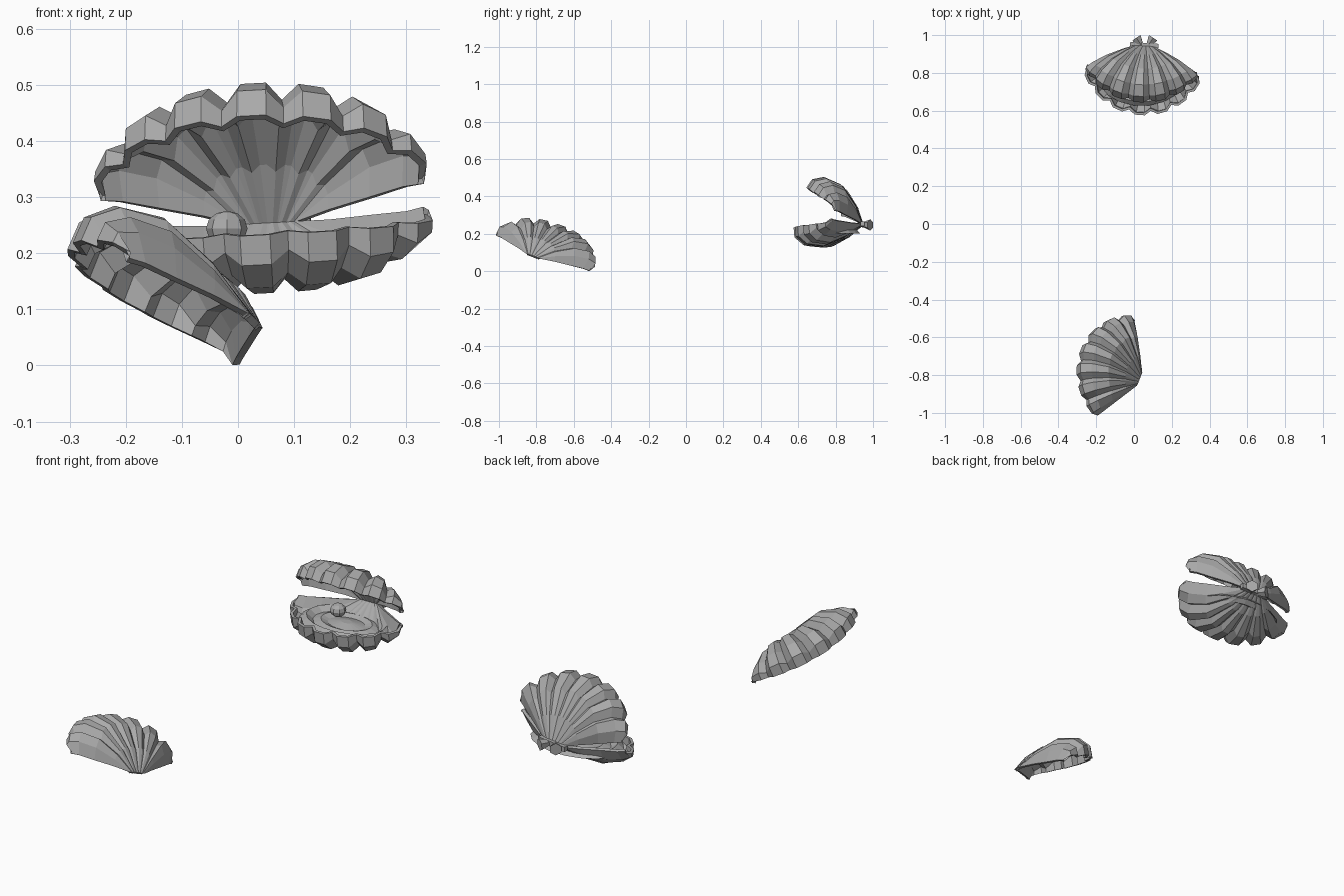
import bpy, bmesh, math
from mathutils import Matrix, Vector

old = bpy.data.objects.get("Cube")
if old:
    bpy.data.objects.remove(old)

grey = bpy.data.materials.new("shell grey")
grey.use_nodes = True
grey.diffuse_color = (0.4, 0.4, 0.4, 1)
grey.node_tree.nodes["Principled BSDF"].inputs["Base Color"].default_value = (0.4, 0.4, 0.4, 1)

RIBS = 7
SPREAD = math.radians(63)
# Rib profile from hinge to curled rim: (share of radius, share of height)
PROFILE = [(0.0, 0.03), (0.28, 0.6), (0.6, 1.0), (0.86, 0.9), (0.99, 0.55), (1.0, 0.1)]


def finish(name, bm, matrix=Matrix()):
    bmesh.ops.recalc_face_normals(bm, faces=bm.faces)
    mesh = bpy.data.meshes.new(name)
    bm.to_mesh(mesh)
    bm.free()
    mesh.materials.append(grey)
    obj = bpy.data.objects.new(name, mesh)
    obj.matrix_world = matrix
    bpy.context.collection.objects.link(obj)
    return obj


def skin(bm, rows, closed=False):
    """Join rows of vertices with quads."""
    for a, b in zip(rows, rows[1:]):
        n = len(a)
        for i in range(n if closed else n - 1):
            j = (i + 1) % n
            bm.faces.new((a[i], a[j], b[j], b[i]))


def frame(origin, side, forward, up):
    m = Matrix((side, forward, up)).transposed().to_4x4()
    m.translation = origin
    return m


def scallop(name, matrix, radius, height, hinge=0.05):
    """Ribbed fan: local x sideways, y forward from the hinge, z outward."""
    columns = []
    for rib in range(RIBS):
        columns += [(rib, 0), (rib + 0.28, 1), (rib + 0.72, 1)]
    columns.append((RIBS, 0))
    bm = bmesh.new()
    rows = []
    for reach, rise in PROFILE:
        row = []
        for pos, crest in columns:
            u = 2 * pos / RIBS - 1
            angle = u * SPREAD
            r = radius * reach * (1 - 0.1 * u * u) * (1 if crest else 0.94)
            h = height * rise * (1 - 0.85 * u ** 4)
            h -= 0 if crest else 0.024 * min(1, reach * 1.6) * min(1, rise * 2)
            row.append(bm.verts.new((u * hinge * (1 - 0.6 * reach) + r * math.sin(angle),
                                     r * math.cos(angle), h)))
        rows.append(row)
    skin(bm, rows)
    obj = finish(name, bm, matrix)
    # Make the faces look outward so the thickness goes inward
    if sum(p.normal.z * p.area for p in obj.data.polygons) < 0:
        obj.data.flip_normals()
    solid = obj.modifiers.new("thickness", "SOLIDIFY")
    solid.thickness = 0.014
    solid.offset = -1
    return obj


# Open clam: both halves share one hinge and turn a little to the side
hinge_point = Vector((0.055, 0.945, 0.25))
turn = Matrix.Rotation(math.radians(-4), 3, "Z") @ Matrix.Rotation(math.radians(-3), 3, "Y")


def half(name, pitch, flip, radius, height):
    p = math.radians(pitch)
    forward = Vector((0, -math.cos(p), math.sin(p)))
    up = Vector((0, math.sin(p), math.cos(p))) * flip
    axes = [turn @ v for v in (Vector((1, 0, 0)), forward, up)]
    return scallop(name, frame(hinge_point, *axes), radius, height)


half("upper_shell", 31, 1, 0.36, 0.122)
half("lower_shell", -1, -1, 0.37, 0.118)

# Loose half lying tilted at the front
forward = Vector((-0.87, 0.42, 0.21)).normalized()
side = Vector((0.377, 0.862, -0.341))
side = (side - forward * side.dot(forward)).normalized()
up = side.cross(forward)
if up.z < 0:
    up = -up
scallop("loose_shell", frame(Vector((0.03, -0.82, 0.08)), side, forward, up), 0.36, 0.12, 0.04)

# Soft body inside the lower half: concentric folds
bm = bmesh.new()
rings = []
for size, z in [(1.0, 0.2), (0.86, 0.222), (0.72, 0.2), (0.55, 0.212), (0.4, 0.2), (0.12, 0.212)]:
    ring = []
    for i in range(18):
        a = math.tau * i / 18
        ring.append(bm.verts.new((0.04 + 0.23 * size * math.cos(a),
                                  0.78 + 0.155 * size * math.sin(a), z)))
    rings.append(ring)
skin(bm, rings, closed=True)
bm.faces.new(rings[-1])
finish("soft_body", bm)

# Pearl
bm = bmesh.new()
bmesh.ops.create_uvsphere(bm, u_segments=8, v_segments=6, radius=0.037)
finish("pearl", bm, Matrix.Translation((-0.02, 0.8, 0.244)) @ Matrix.Diagonal((1, 1, 0.85, 1)))

# Hinge bar and the two flared ears behind it
bm = bmesh.new()
bmesh.ops.create_cube(bm, size=1)
finish("hinge_bar", bm, Matrix.Translation((0.055, 0.948, 0.25)) @ turn.to_4x4()
       @ Matrix.Diagonal((0.15, 0.022, 0.024, 1)))
for name, s in (("left_ear", 1), ("right_ear", -1)):
    bm = bmesh.new()
    bmesh.ops.create_cone(bm, cap_ends=True, segments=6, radius1=0.012, radius2=0.03, depth=0.05)
    direction = Vector((0.55 * s, 0.83, -0.05))
    finish(name, bm, Matrix.Translation((0.057 + 0.03 * s, 0.964, 0.248))
           @ direction.to_track_quat("Z", "Y").to_matrix().to_4x4())
